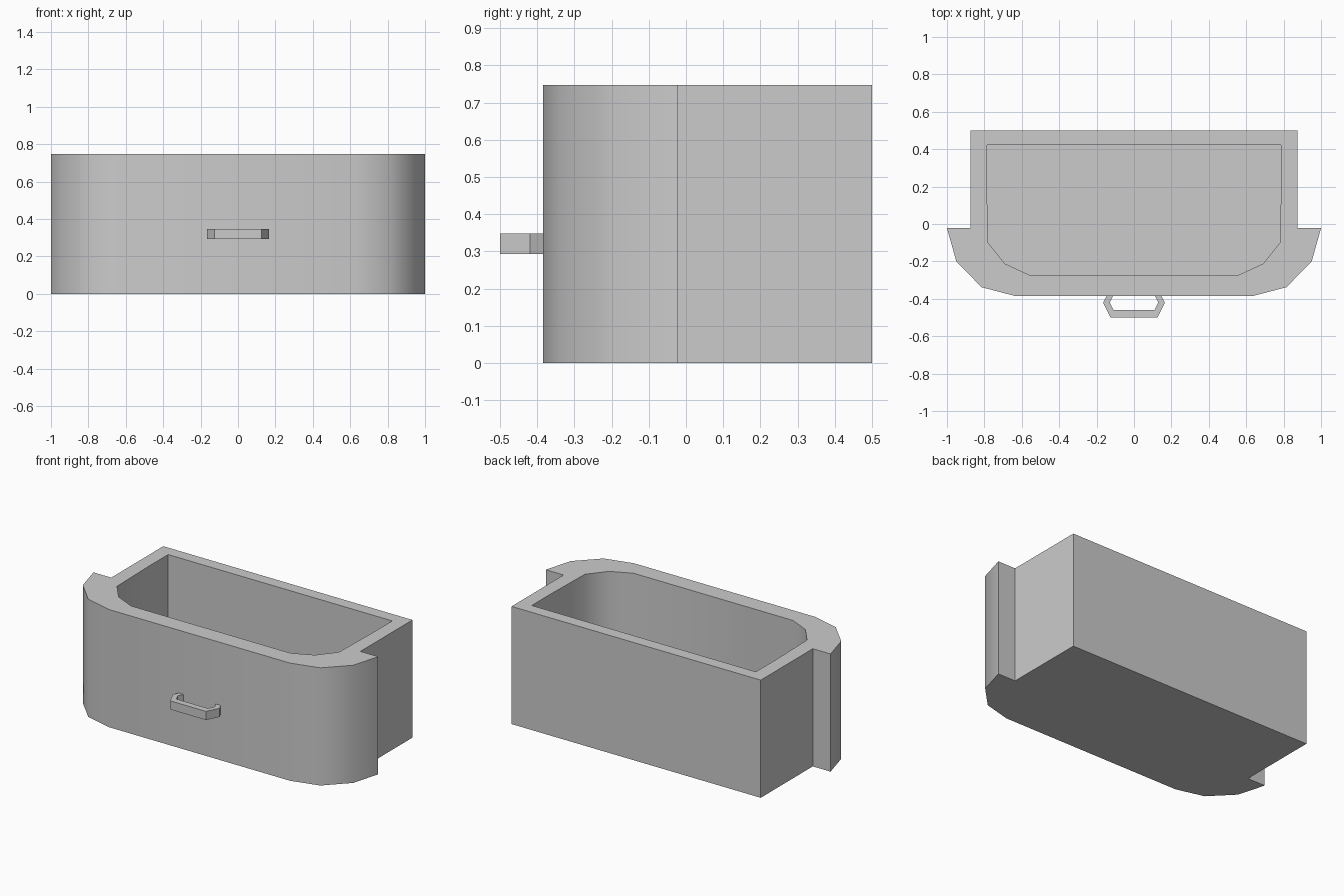
import bpy
import bmesh
import math

if "Cube" in bpy.data.objects:
    bpy.data.objects.remove(bpy.data.objects["Cube"], do_unlink=True)

HEIGHT = 0.747
FLOOR = 0.08

grey = bpy.data.materials.new("plain grey")
grey.use_nodes = True
grey.diffuse_color = (0.6, 0.6, 0.6, 1)
grey.node_tree.nodes["Principled BSDF"].inputs["Base Color"].default_value = (0.6, 0.6, 0.6, 1)


def mirrored(half):
    """Close a right-hand half profile across x = 0."""
    return half + [(-x, y) for x, y in reversed(half)]


def ring(bm, outline, z):
    return [bm.verts.new((x, y, z)) for x, y in outline]


def walls(bm, low, high):
    for i in range(len(low)):
        j = (i + 1) % len(low)
        bm.faces.new((low[i], low[j], high[j], high[i]))


def finish(bm, name):
    bmesh.ops.recalc_face_normals(bm, faces=bm.faces)
    mesh = bpy.data.meshes.new(name)
    bm.to_mesh(mesh)
    bm.free()
    mesh.materials.append(grey)
    obj = bpy.data.objects.new(name, mesh)
    bpy.context.collection.objects.link(obj)
    bpy.ops.object.select_all(action="DESELECT")
    obj.select_set(True)
    bpy.context.view_layer.objects.active = obj
    bpy.ops.object.shade_smooth_by_angle(angle=math.radians(40))
    return obj


# Drawer body: wide bowed front, narrower box behind, hollow inside
outer = mirrored([(0.635, -0.385), (0.815, -0.338), (0.95, -0.2), (1.0, -0.022),
                  (0.875, -0.022), (0.875, 0.5)])
inner = mirrored([(0.56, -0.272), (0.69, -0.212), (0.78, -0.1),
                  (0.787, 0.21), (0.787, 0.423)])
bm = bmesh.new()
out_low, out_high = ring(bm, outer, 0), ring(bm, outer, HEIGHT)
in_low, in_high = ring(bm, inner, FLOOR), ring(bm, inner, HEIGHT)
walls(bm, out_low, out_high)
walls(bm, in_low, in_high)
bm.faces.new(out_low)
bm.faces.new(in_low)
rim = [e for e in bm.edges if all(v.co.z > HEIGHT - 0.001 for v in e.verts)]
bmesh.ops.triangle_fill(bm, edges=rim, use_beauty=True)
finish(bm, "drawer_body")

# Pull handle: angular bracket on the front
bracket = mirrored([(0.125, -0.5), (0.165, -0.42), (0.147, -0.385),
                    (0.112, -0.385), (0.13, -0.42), (0.11, -0.46)])
bm = bmesh.new()
low, high = ring(bm, bracket, 0.293), ring(bm, bracket, 0.348)
walls(bm, low, high)
bm.faces.new(low)
bm.faces.new(high)
finish(bm, "pull_handle")
